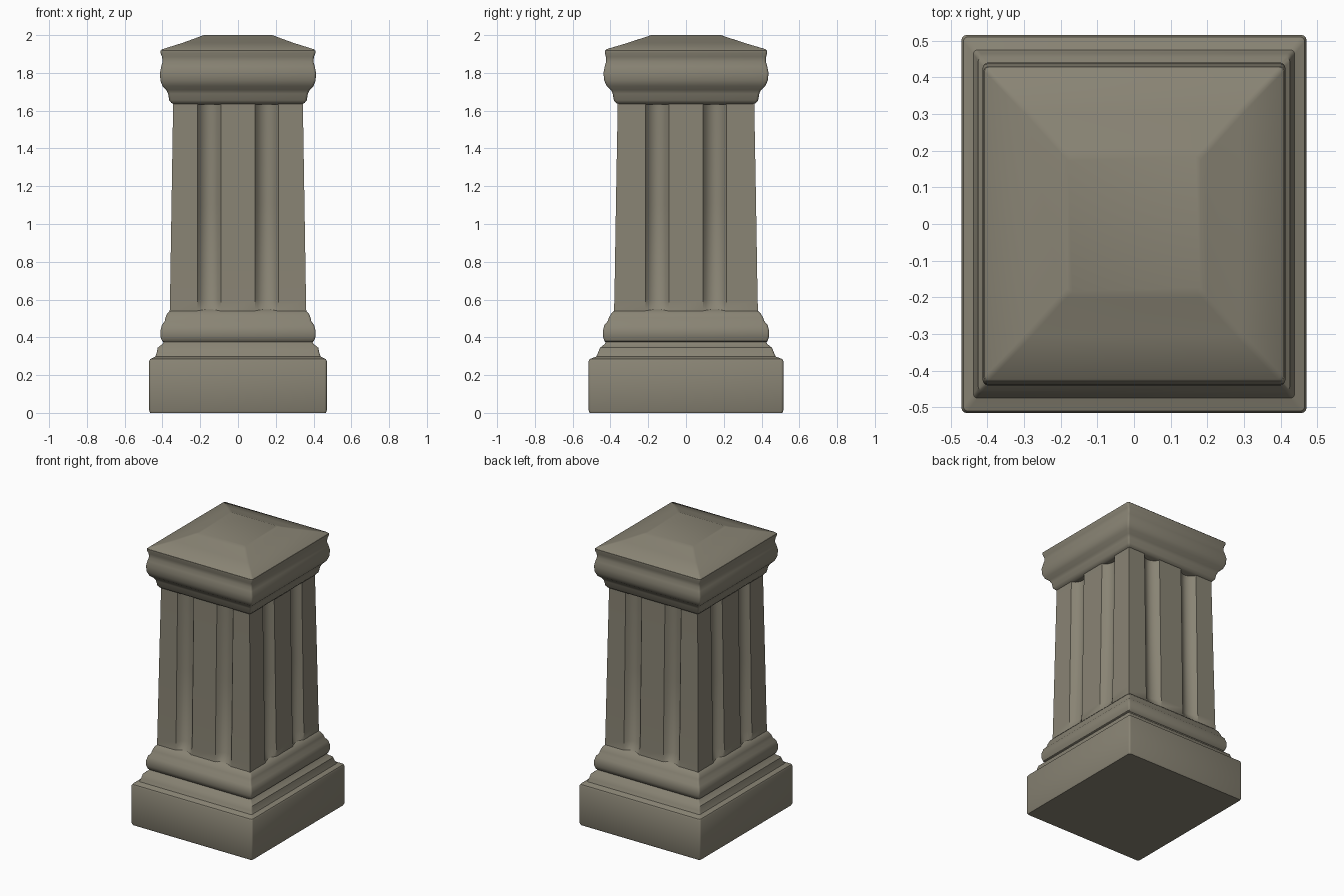
import bpy, bmesh, math

old = bpy.data.objects.get("Cube")
if old:
    bpy.data.objects.remove(old, do_unlink=True)

stone = bpy.data.materials.new("weathered_stone")
stone.use_nodes = True
colour = (0.25, 0.23, 0.175, 1)
stone.diffuse_color = colour
bsdf = stone.node_tree.nodes["Principled BSDF"]
bsdf.inputs["Base Color"].default_value = colour
bsdf.inputs["Roughness"].default_value = 0.9


def loft(name, rings, angle=35):
    """Skin equal-length rings of points, cap both ends."""
    bm = bmesh.new()
    loops = [[bm.verts.new(p) for p in ring] for ring in rings]
    for a, b in zip(loops, loops[1:]):
        for i in range(len(a)):
            j = (i + 1) % len(a)
            bm.faces.new((a[i], a[j], b[j], b[i]))
    bm.faces.new(loops[0][::-1])
    bm.faces.new(loops[-1])
    bmesh.ops.recalc_face_normals(bm, faces=bm.faces[:])
    mesh = bpy.data.meshes.new(name)
    bm.to_mesh(mesh)
    bm.free()
    obj = bpy.data.objects.new(name, mesh)
    bpy.context.collection.objects.link(obj)
    mesh.materials.append(stone)
    bpy.ops.object.select_all(action='DESELECT')
    obj.select_set(True)
    bpy.context.view_layer.objects.active = obj
    bpy.ops.object.shade_smooth_by_angle(angle=math.radians(angle))
    return obj


def rounded_ring(hx, hy, z, r=0.012, steps=3):
    """Rectangle with rounded corners, counter-clockwise."""
    pts = []
    for k, (sx, sy) in enumerate(((1, 1), (-1, 1), (-1, -1), (1, -1))):
        for s in range(steps + 1):
            a = (k + s / steps) * math.pi / 2
            pts.append((sx * (hx - r) + r * math.cos(a),
                        sy * (hy - r) + r * math.sin(a), z))
    return pts


def fluted_ring(hx, hy, z, depth, steps=8):
    """Rectangle with two rounded flutes in each side."""
    side = [(-1, 0)]
    for lo, hi in ((-0.215, -0.09), (0.09, 0.215)):
        for s in range(steps + 1):
            t = s / steps
            side.append((lo + (hi - lo) * t, depth * math.sin(math.pi * t) ** 0.7
                         if 0 < s < steps else 0))
    pts = []
    for k in range(4):
        along, out = (hx, hy) if k % 2 == 0 else (hy, hx)
        for u, d in side:
            u = -along if u == -1 else u
            x, y = u, -(out - d)
            for _ in range(k):
                x, y = -y, x
            pts.append((x, y, z))
    return pts


# Square plinth with stepped shoulder
plinth = [(0.465, 0.51, 0), (0.47, 0.515, 0.012), (0.47, 0.515, 0.275),
          (0.465, 0.51, 0.285), (0.438, 0.475, 0.298), (0.43, 0.465, 0.32),
          (0.425, 0.455, 0.345), (0.40, 0.43, 0.365), (0.39, 0.42, 0.385)]
loft("plinth", [rounded_ring(*p) for p in plinth])

# Rounded base moulding rising to the shaft
base = [(0.385, 0.42, 0.37), (0.402, 0.432, 0.38), (0.411, 0.44, 0.405),
        (0.411, 0.44, 0.435), (0.403, 0.432, 0.465), (0.388, 0.415, 0.485),
        (0.384, 0.408, 0.505), (0.376, 0.396, 0.525), (0.362, 0.382, 0.54),
        (0.34, 0.36, 0.552)]
loft("base_moulding", [rounded_ring(*p) for p in base])

# Tapered shaft, flutes fading out at both ends
shaft = [(0.362, 0.382, 0.53, 0), (0.361, 0.381, 0.55, 0.015),
         (0.36, 0.379, 0.60, 0.042), (0.352, 0.371, 1.1, 0.045),
         (0.344, 0.362, 1.60, 0.045), (0.344, 0.362, 1.645, 0.04)]
loft("fluted_shaft", [fluted_ring(*p) for p in shaft], 40)

# Capital with bulging moulding
capital = [(0.335, 0.355, 1.632), (0.352, 0.37, 1.64), (0.364, 0.382, 1.655),
           (0.37, 0.388, 1.69), (0.38, 0.398, 1.71), (0.40, 0.42, 1.73),
           (0.411, 0.433, 1.76), (0.413, 0.437, 1.80), (0.406, 0.43, 1.835),
           (0.399, 0.423, 1.86), (0.402, 0.424, 1.885), (0.41, 0.43, 1.905),
           (0.41, 0.43, 1.918)]
loft("capital", [rounded_ring(*p) for p in capital])

# Shallow stepped pyramid on top
top = [(0.41, 0.43, 1.915), (0.402, 0.422, 1.925), (0.29, 0.305, 1.96),
       (0.20, 0.205, 1.993), (0.18, 0.185, 2.0)]
loft("sloped_top", [rounded_ring(*p) for p in top])
